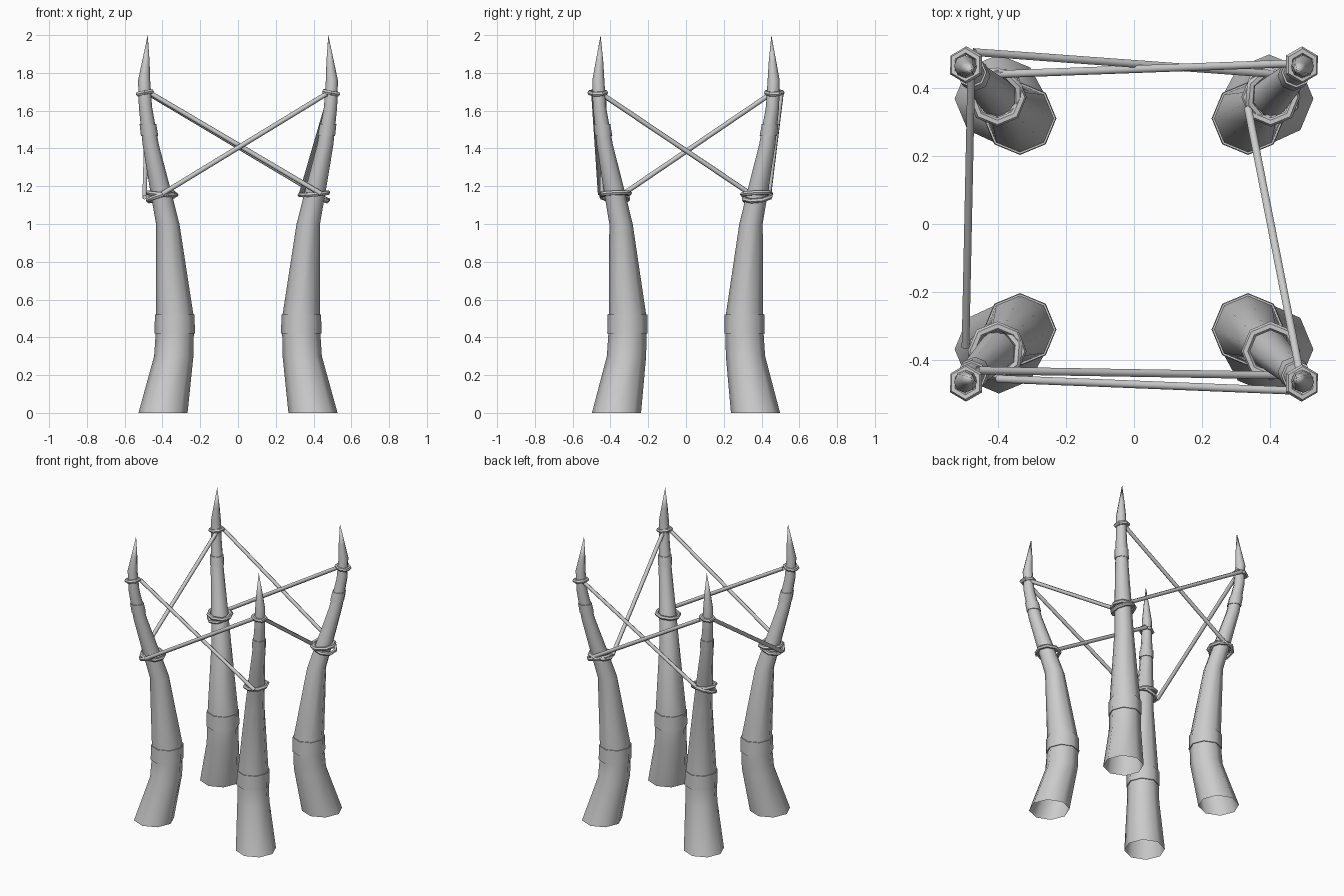
import bpy, bmesh, math
from mathutils import Vector, Matrix

cube = bpy.data.objects.get("Cube")
if cube:
    bpy.data.objects.remove(cube)

grey = bpy.data.materials.new("plain grey")
grey.use_nodes = True
grey.diffuse_color = (0.6, 0.6, 0.6, 1)
grey.node_tree.nodes["Principled BSDF"].inputs["Base Color"].default_value = (0.6, 0.6, 0.6, 1)


def finish(obj, angle):
    obj.data.materials.append(grey)
    bpy.ops.object.select_all(action="DESELECT")
    obj.select_set(True)
    bpy.context.view_layer.objects.active = obj
    bpy.ops.object.shade_smooth_by_angle(angle=math.radians(angle))


def loft(name, stations, sx, sy, angle=50, sides=8):
    """Skin level rings given as (x, y, z, radius), mirrored by sx and sy."""
    bm = bmesh.new()
    rings = []
    for x, y, z, r in stations:
        turns = [2 * math.pi * i / sides for i in range(sides)]
        rings.append([bm.verts.new((sx * x + r * math.cos(a), sy * y + r * math.sin(a), z))
                      for a in turns])
    for low, high in zip(rings, rings[1:]):
        for i in range(sides):
            j = (i + 1) % sides
            bm.faces.new((low[i], low[j], high[j], high[i]))
    bmesh.ops.remove_doubles(bm, verts=bm.verts, dist=0.0005)
    mesh = bpy.data.meshes.new(name)
    bm.to_mesh(mesh)
    bm.free()
    obj = bpy.data.objects.new(name, mesh)
    bpy.context.collection.objects.link(obj)
    finish(obj, angle)


def knot(name, centre, radius, sides, tilt=(0, 0), turn=0.0):
    bpy.ops.mesh.primitive_torus_add(location=centre, rotation=(tilt[0], tilt[1], turn),
                                     major_radius=radius, minor_radius=0.013,
                                     major_segments=sides, minor_segments=6)
    bpy.context.object.name = name
    finish(bpy.context.object, 50)


def rope(name, start, end):
    a, b = Vector(start), Vector(end)
    turn = (b - a).to_track_quat("Z", "Y").to_euler()
    bpy.ops.mesh.primitive_cylinder_add(vertices=6, radius=0.013, depth=(b - a).length,
                                        end_fill_type="NOTHING",
                                        location=(a + b) / 2, rotation=turn)
    bpy.context.object.name = name
    finish(bpy.context.object, 65)


# Tusk centreline and thickness, for the positive corner
TUSK = [(0.397, 0.368, 0, 0.13), (0.34, 0.315, 0.3, 0.104), (0.335, 0.31, 0.42, 0.101),
        (0.335, 0.31, 0.52, 0.099), (0.372, 0.344, 1.0, 0.062), (0.415, 0.385, 1.2, 0.054),
        (0.462, 0.43, 1.42, 0.043), (0.49, 0.458, 1.62, 0.035), (0.497, 0.464, 1.76, 0.032),
        (0.488, 0.458, 1.86, 0.02), (0.478, 0.452, 2.0, 0.0)]
LOWER_BAND = [(0.335, 0.31, 0.42, 0.095), (0.335, 0.31, 0.42, 0.107),
              (0.335, 0.31, 0.52, 0.105), (0.335, 0.31, 0.52, 0.093)]
UPPER_BAND = [(0.468, 0.436, 1.465, 0.036), (0.468, 0.436, 1.465, 0.046),
              (0.477, 0.445, 1.53, 0.044), (0.477, 0.445, 1.53, 0.034)]

corners = {"front_left": (1, -1), "front_right": (-1, -1),
           "back_left": (1, 1), "back_right": (-1, 1)}

for label, (sx, sy) in corners.items():
    loft(label + "_tusk", TUSK, sx, sy)
    loft(label + "_lower_band", LOWER_BAND, sx, sy)
    loft(label + "_upper_band", UPPER_BAND, sx, sy)
    # Rope loops tied round the tusk
    knot(label + "_high_knot", (sx * 0.493, sy * 0.467, 1.695), 0.042, 6,
         (0.12 * sx, 0.15 * sx), math.pi / 6)
    knot(label + "_low_knot", (sx * 0.402, sy * 0.373, 1.16), 0.074, 8, (0.05, -0.08 * sx))
    if label != "front_left":
        knot(label + "_second_knot", (sx * 0.408, sy * 0.378, 1.145), 0.075, 8,
             (0.2 * sy, 0.25 * sx), 0.35)

# Ropes crossing from a high knot down to a low knot
rope("front_rope_a", (-0.46, -0.43, 1.69), (0.44, -0.445, 1.16))
rope("front_rope_b", (0.47, -0.49, 1.69), (-0.40, -0.455, 1.16))
rope("back_rope_a", (-0.47, 0.505, 1.69), (0.42, 0.44, 1.16))
rope("back_rope_b", (0.47, 0.472, 1.69), (-0.40, 0.44, 1.16))
rope("left_rope", (0.49, -0.45, 1.69), (0.335, 0.34, 1.16))
rope("right_rope", (-0.478, 0.45, 1.69), (-0.495, -0.36, 1.14))
